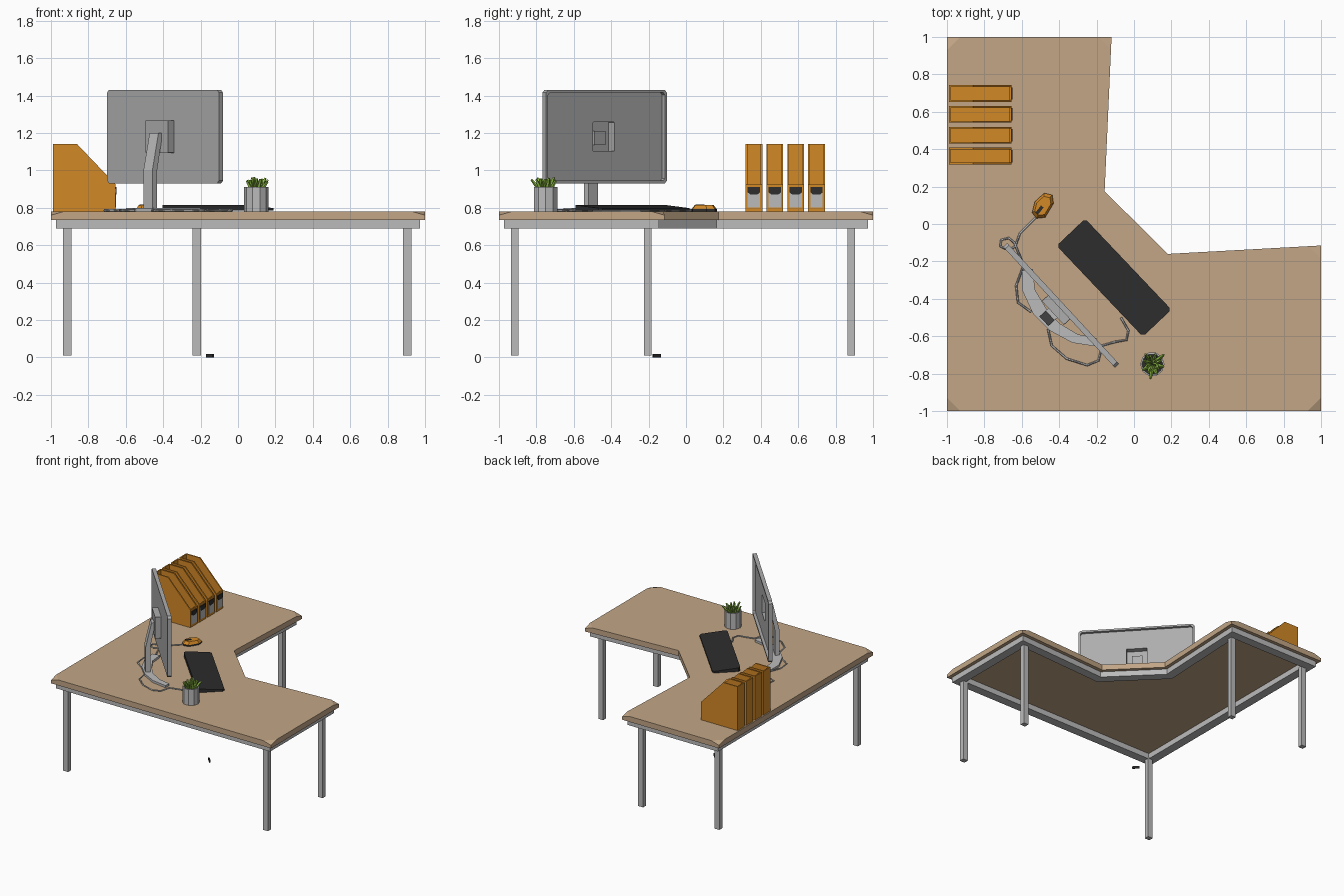
import bpy, bmesh, math, random
from mathutils import Matrix, Vector

cube = bpy.data.objects.get("Cube")
if cube:
    bpy.data.objects.remove(cube, do_unlink=True)


def material(name, r, g, b):
    m = bpy.data.materials.new(name)
    m.use_nodes = True
    m.diffuse_color = (r, g, b, 1)
    m.node_tree.nodes["Principled BSDF"].inputs["Base Color"].default_value = (r, g, b, 1)
    return m


WOOD = material("light wood", .54, .38, .24)
METAL = material("pale metal", .50, .50, .50)
SHELL = material("monitor grey", .42, .42, .42)
ORANGE = material("orange plastic", .65, .25, .02)
BLACK = material("black plastic", .026, .026, .026)
GREEN = material("leaf green", .27, .50, .06)


def finish(name, bm, mat, matrix=None):
    bmesh.ops.recalc_face_normals(bm, faces=bm.faces)
    if matrix:
        bm.transform(matrix)
    mesh = bpy.data.meshes.new(name)
    bm.to_mesh(mesh)
    bm.free()
    mesh.materials.append(mat)
    ob = bpy.data.objects.new(name, mesh)
    bpy.context.collection.objects.link(ob)
    return ob


def side_faces(bm, a, b):
    n = len(a)
    for i in range(n):
        j = (i + 1) % n
        bm.faces.new((a[i], a[j], b[j], b[i]))


def prism(name, pts, z0, z1, mat, matrix=None, taper=1.0):
    """Extrude an outline; z1 is a height or a function of x, y."""
    bm = bmesh.new()
    cx = sum(p[0] for p in pts) / len(pts)
    cy = sum(p[1] for p in pts) / len(pts)
    top_z = z1 if callable(z1) else (lambda x, y: z1)
    low = [bm.verts.new((x, y, z0)) for x, y in pts]
    high = [bm.verts.new((cx + (x - cx) * taper, cy + (y - cy) * taper, top_z(x, y)))
            for x, y in pts]
    bm.faces.new(low)
    bm.faces.new(high)
    side_faces(bm, low, high)
    return finish(name, bm, mat, matrix)


def ring(name, outer, inner, z0, z1, mat, matrix=None):
    """Extrude the band between two outlines with equal point counts."""
    bm = bmesh.new()
    loops = [[bm.verts.new((x, y, z)) for x, y in pts]
             for pts, z in ((outer, z0), (outer, z1), (inner, z1), (inner, z0))]
    for k in range(4):
        side_faces(bm, loops[k], loops[(k + 1) % 4])
    return finish(name, bm, mat, matrix)


def rect(w, h, c=.002):
    """Rectangle outline with cut corners."""
    w, h = w / 2, h / 2
    return [(w - c, -h), (w, c - h), (w, h - c), (w - c, h),
            (c - w, h), (-w, h - c), (-w, c - h), (c - w, -h)]


def circle(r, n):
    return [(r * math.cos(i * math.tau / n), r * math.sin(i * math.tau / n)) for i in range(n)]


def box(name, x0, x1, y0, y1, z0, z1, mat, matrix=None):
    return prism(name, [(x0, y0), (x1, y0), (x1, y1), (x0, y1)], z0, z1, mat, matrix)


def axes(x, y, z, origin):
    m = Matrix((x, y, z)).transposed().to_4x4()
    m.translation = origin
    return m


def inset(pts, d):
    """Offset a counter-clockwise outline inwards."""
    out = []
    for i, p in enumerate(pts):
        p, a, b = Vector(p), Vector(pts[i - 1]), Vector(pts[(i + 1) % len(pts)])
        e, f = (p - a).normalized(), (b - p).normalized()
        n, m = Vector((-e.y, e.x)), Vector((-f.y, f.x))
        out.append(tuple(p + (n + m) * d / (1 + n.dot(m))))
    return out


# Desk top: corner outline with dipped outer corners
TOP, UNDER = .78, .735
outline = [(-1, -1), (1, -1), (1, -.115), (.18, -.16), (-.157, .175), (-.12, 1), (-1, 1)]
bm = bmesh.new()
low, high, flat, tris = [], [], [], []
for i, p in enumerate(outline):
    p, a, b = Vector(p), Vector(outline[i - 1]), Vector(outline[(i + 1) % len(outline)])
    dipped = i not in (3, 4)
    spots = [p]
    if dipped:
        spots = [p + (a - p).normalized() * .07, p, p + (b - p).normalized() * .07]
    group = []
    for q in spots:
        drop = .02 if dipped and q is p else 0
        low.append(bm.verts.new((q.x, q.y, UNDER)))
        group.append(bm.verts.new((q.x, q.y, TOP - drop)))
    high += group
    flat += [group[0], group[-1]] if dipped else group
    if dipped:
        tris.append(group)
bm.faces.new(low)
bm.faces.new(flat)
for t in tris:
    bm.faces.new(t)
side_faces(bm, low, high)
finish("desk_top", bm, WOOD)

# Frame and legs
ring("desk_frame", inset(outline, .028), inset(outline, .1), .69, UNDER, METAL)
for i, (x, y) in enumerate([(-.913, -.915), (.905, -.915), (.905, -.205),
                            (-.22, .883), (-.913, .883)]):
    box(f"leg_{i + 1}", x - .022, x + .022, y - .02, y + .02, .01, .7, METAL)

# Monitor, turned towards the inner corner
ang = math.radians(42.8)
n = Vector((math.cos(ang), math.sin(ang), 0))
across = Vector((-n.y, n.x, 0))
up = Vector((0, 0, 1))
centre = Vector((-.39, -.435, 1.18))
scr = axes(across, up, n, centre)
ring("monitor_rim", rect(.88, .5, .015), rect(.85, .47, .012), -.015, .015, SHELL, scr)
ring("monitor_panel", rect(.86, .48, .012), rect(.155, .155), -.015, -.007, SHELL, scr)
ring("mount_sides", rect(.175, .175), rect(.155, .155), -.06, -.01, SHELL, scr)
box("mount_back", -.085, .085, -.085, .085, -.06, -.052, SHELL, scr)
box("mount_block", -.04, .04, -.045, .03, -.055, -.035, SHELL, scr)
arm = axes(-n, up, across, (centre.x, centre.y, 0))
prism("monitor_arm", [(.09, .79), (.125, .79), (.125, 1.0), (.08, 1.2), (.05, 1.2), (.09, 1.0)],
      -.035, .035, METAL, arm)
prism("monitor_foot", [(-.6, -.25), (-.6, -.35), (-.54, -.48), (-.45, -.57), (-.33, -.635),
                       (-.2, -.655), (-.2, -.61), (-.3, -.59), (-.4, -.53), (-.47, -.45),
                       (-.53, -.35), (-.54, -.24)], TOP, TOP + .018, METAL)

# Keyboard: wedge that is higher towards the monitor
key = Matrix.Translation((-.107, -.287, TOP)) @ Matrix.Rotation(math.radians(-46.5), 4, "Z")
prism("keyboard", rect(.67, .21, .015), .004, lambda x, y: .026 - y * .09, BLACK, key)

# Mouse
mouse = [(-.545, .06), (-.52, .03), (-.475, .035), (-.43, .11), (-.437, .155),
         (-.48, .165), (-.53, .12)]
prism("mouse_base", mouse, TOP, TOP + .012, BLACK)
prism("mouse_body", mouse, TOP + .012, TOP + .034, ORANGE, taper=.75)
wheel = Matrix.Translation((-.505, .075, TOP)) @ Matrix.Rotation(math.radians(-38), 4, "Z")
box("mouse_wheel", -.009, .009, -.024, .024, .02, .038, BLACK, wheel)


# Cables
def cable(name, pts):
    cu = bpy.data.curves.new(name, "CURVE")
    cu.dimensions = "3D"
    cu.bevel_depth = .006
    cu.bevel_resolution = 0
    sp = cu.splines.new("POLY")
    sp.points.add(len(pts) - 1)
    for s, (x, y) in zip(sp.points, pts):
        s.co = (x, y, TOP + .006, 1)
    cu.materials.append(SHELL)
    bpy.context.collection.objects.link(bpy.data.objects.new(name, cu))


cable("mouse_cable", [(-.525, .035), (-.61, -.05), (-.635, -.12), (-.67, -.14), (-.715, -.12),
                      (-.71, -.085), (-.67, -.075), (-.64, -.1), (-.59, -.22), (-.63, -.33),
                      (-.62, -.42), (-.55, -.47)])
cable("keyboard_cable", [(-.07, -.5), (-.03, -.57), (-.04, -.62), (-.1, -.63), (-.17, -.65),
                         (-.19, -.73), (-.25, -.755), (-.36, -.72), (-.44, -.65), (-.46, -.56)])

# Plant in a faceted pot
spot = Vector((.098, -.75, TOP))
place = Matrix.Translation(spot)
ring("plant_pot", circle(.065, 10), circle(.056, 10), 0, .13, METAL, place)
prism("pot_soil", circle(.058, 10), 0, .115, BLACK, place)
random.seed(4)
bm = bmesh.new()
for i in range(17):
    turn = i * 2.4
    lean = .15 + .6 * i / 17
    m = (place @ Matrix.Translation((0, 0, .11)) @ Matrix.Rotation(turn, 4, "Z")
         @ Matrix.Translation((.012 + .018 * i / 17, 0, 0)) @ Matrix.Rotation(lean, 4, "Y"))
    h = random.uniform(.06, .08)
    bmesh.ops.create_cone(bm, cap_ends=True, segments=4, radius1=.013, radius2=.006,
                          depth=h, matrix=m @ Matrix.Translation((0, 0, h / 2)))
finish("plant_leaves", bm, GREEN)

# File holders: open boxes with sloped sides and a label
X0, X1, W, T = -.99, -.655, .09, .01
side = [(X0, TOP), (X1, TOP), (X1, .925), (-.86, 1.14), (X0, 1.14)]
for i in range(4):
    y = .363 + i * .1117
    nm = f"file_holder_{i + 1}_"
    for word, off in (("right", -W / 2), ("left", W / 2 - T)):
        upright = axes((1, 0, 0), (0, 0, 1), (0, 1, 0), (0, y + off, 0))
        prism(nm + word + "_side", side, 0, T, ORANGE, upright)
    a, b = y - W / 2 + T, y + W / 2 - T
    box(nm + "floor", X0, X1, a, b, TOP, TOP + T, ORANGE)
    box(nm + "back", X0, X0 + T, a, b, TOP, 1.14, ORANGE)
    box(nm + "front", X1 - T, X1, a, b, TOP, .925, ORANGE)
    face = axes((0, 1, 0), (0, 0, 1), (1, 0, 0), (X1, y, 0))
    box(nm + "label", -.033, .033, .8, .9, 0, .003, METAL, face)
    prism(nm + "label_band", [(-.033, .91), (-.033, .882), (-.018, .87), (.018, .87),
                              (.033, .882), (.033, .91)], 0, .006, BLACK, face)

# Small loose plug on the floor
plug = Matrix.Translation((-.15, -.157, 0)) @ Matrix.Rotation(math.radians(-47), 4, "Z")
box("floor_plug", -.027, .027, -.005, .005, 0, .017, BLACK, plug)
